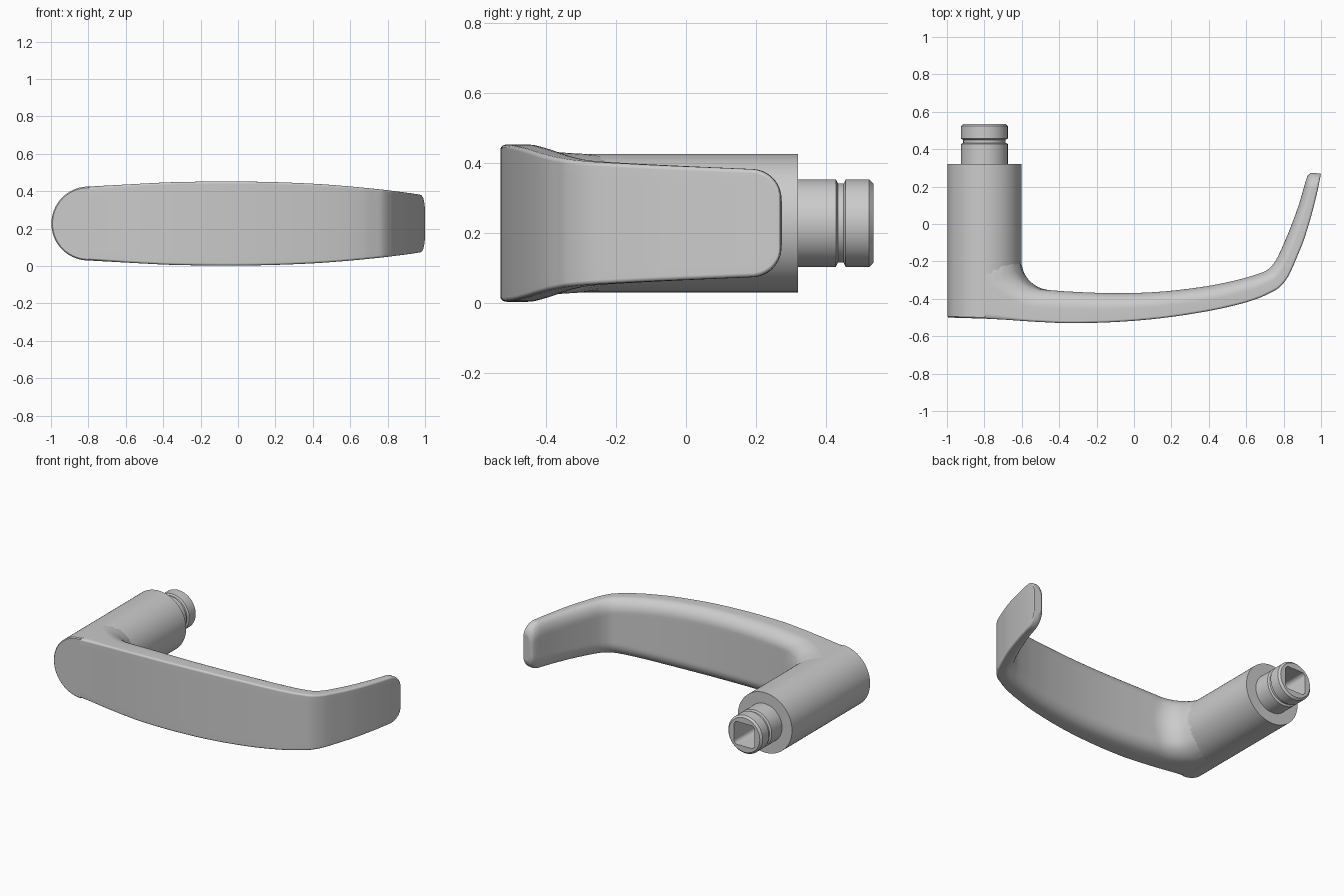
import bpy, bmesh, math
from mathutils import Vector

if "Cube" in bpy.data.objects:
    bpy.data.objects.remove(bpy.data.objects["Cube"])

ZC, NX, NR = 0.2275, -0.8, 0.1975      # neck axis height, x and radius
FILLET = 0.15


def finish(name, bm, angle=35):
    bmesh.ops.remove_doubles(bm, verts=bm.verts, dist=1e-5)
    bmesh.ops.recalc_face_normals(bm, faces=bm.faces)
    me = bpy.data.meshes.new(name)
    bm.to_mesh(me)
    bm.free()
    ob = bpy.data.objects.new(name, me)
    bpy.context.collection.objects.link(ob)
    bpy.ops.object.select_all(action='DESELECT')
    ob.select_set(True)
    bpy.context.view_layer.objects.active = ob
    bpy.ops.object.shade_smooth_by_angle(angle=math.radians(angle))
    wn = ob.modifiers.new("weighted", 'WEIGHTED_NORMAL')
    wn.keep_sharp = True
    return ob


def skin(bm, rings):
    rows = [[bm.verts.new(p) for p in ring] for ring in rings]
    n = len(rows[0])
    for a, b in zip(rows, rows[1:]):
        for i in range(n):
            j = (i + 1) % n
            bm.faces.new((a[i], a[j], b[j], b[i]))
    return rows


def lathe(name, profile, segs, shape=None):
    # profile of (y, radius, square?) turned about the neck axis
    bm = bmesh.new()
    rings = []
    for y, r, square in profile:
        ring = []
        for k in range(segs):
            a = 2 * math.pi * k / segs
            c, s = math.cos(a), math.sin(a)
            rr = min(r / max(abs(c), abs(s)), r * 1.27) if square else r
            x = NX + rr * c
            ring.append((x, shape(x, y) if shape else y, ZC + rr * s))
        rings.append(ring)
    skin(bm, rings)
    return finish(name, bm)


# Neck: front cap follows the grip's front on the free half, hides behind it on the other
def neck_front(x, y):
    if y > -0.45:
        return y
    return y - 0.03 * (x - NX) if x <= NX + 1e-4 else y + 0.02


lathe("neck", [(-0.506, 0, 0), (-0.506, NR - 0.006, 0), (-0.500, NR, 0), (-0.4, NR, 0),
               (0.32, NR, 0), (0.32, 0.11, 0)], 96, neck_front)

# Spindle: grooved collar with a square socket
lathe("spindle", [(0.31, 0.125, 0), (0.428, 0.125, 0), (0.434, 0.113, 0), (0.450, 0.113, 0),
                  (0.456, 0.125, 0), (0.523, 0.125, 0), (0.535, 0.113, 0),
                  (0.535, 0.075, 1), (0.30, 0.075, 1), (0.30, 0, 0)], 64)

# Grip stations: front x, y, back x, y, half height
stations = [
    (-.80, -.506, -.80, -.340, .1975), (-.70, -.511, -.70, -.343, .2030),
    (-.60, -.518, -.60, -.346, .2085), (-.50, -.524, -.50, -.350, .2140),
    (-.35, -.530, -.35, -.361, .2210), (-.10, -.524, -.10, -.370, .2245),
    (.15, -.503, .14, -.362, .2225), (.40, -.465, .38, -.334, .2130),
    (.57, -.427, .54, -.302, .2010), (.67, -.395, .635, -.276, .1920),
    (.73, -.367, .69, -.257, .1860), (.77, -.345, .72, -.240, .1820),
    (.80, -.315, .742, -.217, .1785), (.83, -.270, .765, -.182, .1750),
    (.87, -.180, .80, -.107, .1700), (.91, -.080, .84, -.010, .1650),
    (.955, .070, .88, .100, .1590), (.982, .180, .908, .195, .1545),
    (.993, .235, .922, .242, .1525), (.997, .256, .932, .263, .1522),
    (.9985, .264, .942, .270, .1520), (.997, .269, .950, .274, .1520)]


def spline(pts, steps):
    out = []
    for i in range(len(pts) - 1):
        p0, p1 = Vector(pts[max(i - 1, 0)]), Vector(pts[i])
        p2, p3 = Vector(pts[i + 1]), Vector(pts[min(i + 2, len(pts) - 1)])
        d = (p2 - p1).length
        m1 = (p2 - p0) * (d / ((p1 - p0).length + d))
        m2 = (p3 - p1) * (d / ((p3 - p2).length + d))
        for k in range(steps):
            t = k / steps
            out.append(p1 * (2*t**3 - 3*t*t + 1) + m1 * (t**3 - 2*t*t + t)
                       + p2 * (3*t*t - 2*t**3) + m2 * (t**3 - t*t))
    return out + [Vector(pts[-1])]


def section(h, thick):
    # upper half from front centre to back centre as (depth 0..1, z); then mirrored
    f, b = 0.012, min(0.085, h * 0.6)
    pts = [(0, (h - f) * k / 5) for k in range(5)]
    for k in range(5):
        a = math.pi / 2 * k / 4
        pts.append((f / thick * (1 - math.cos(a)), h - f + f * math.sin(a)))
    pts.append((0.28, h))
    for k in range(11):
        a = math.pi / 2 * k / 10
        pts.append((0.45 + 0.55 * math.sin(a), h - b + b * math.cos(a)))
    pts += [(1, (h - b) * (1 - k / 6)) for k in range(1, 7)]
    return pts + [(u, -z) for u, z in pts[-2:0:-1]]


# Grip: lofted lever with filleted root and rounded tip corners
rings = []
tip = 0.272
for fx, fy, bx, by, h in spline([tuple(s) for s in stations], 8):
    s = max(tip - (fy + by) / 2, 0)
    if fx > 0.5 and s < 0.08:
        h += math.sqrt(max(0.08**2 - (0.08 - s)**2, 0)) - 0.08
    thick = math.hypot(bx - fx, by - fy)
    ring = []
    for u, z in section(h, thick):
        x, y = fx + (bx - fx) * u, fy + (by - fy) * u
        if x < -0.3:
            d = max(math.hypot(x - NX, z) - NR, 0)
            if d < FILLET:
                lift = FILLET - math.sqrt(FILLET**2 - (FILLET - d)**2)
                y += lift * min(1, u / 0.45)
        ring.append((x, y, ZC + z))
    rings.append(ring)
bm = bmesh.new()
rows = skin(bm, rings)
bm.faces.new(rows[0])
bm.faces.new(rows[-1])
finish("grip", bm, 40)
